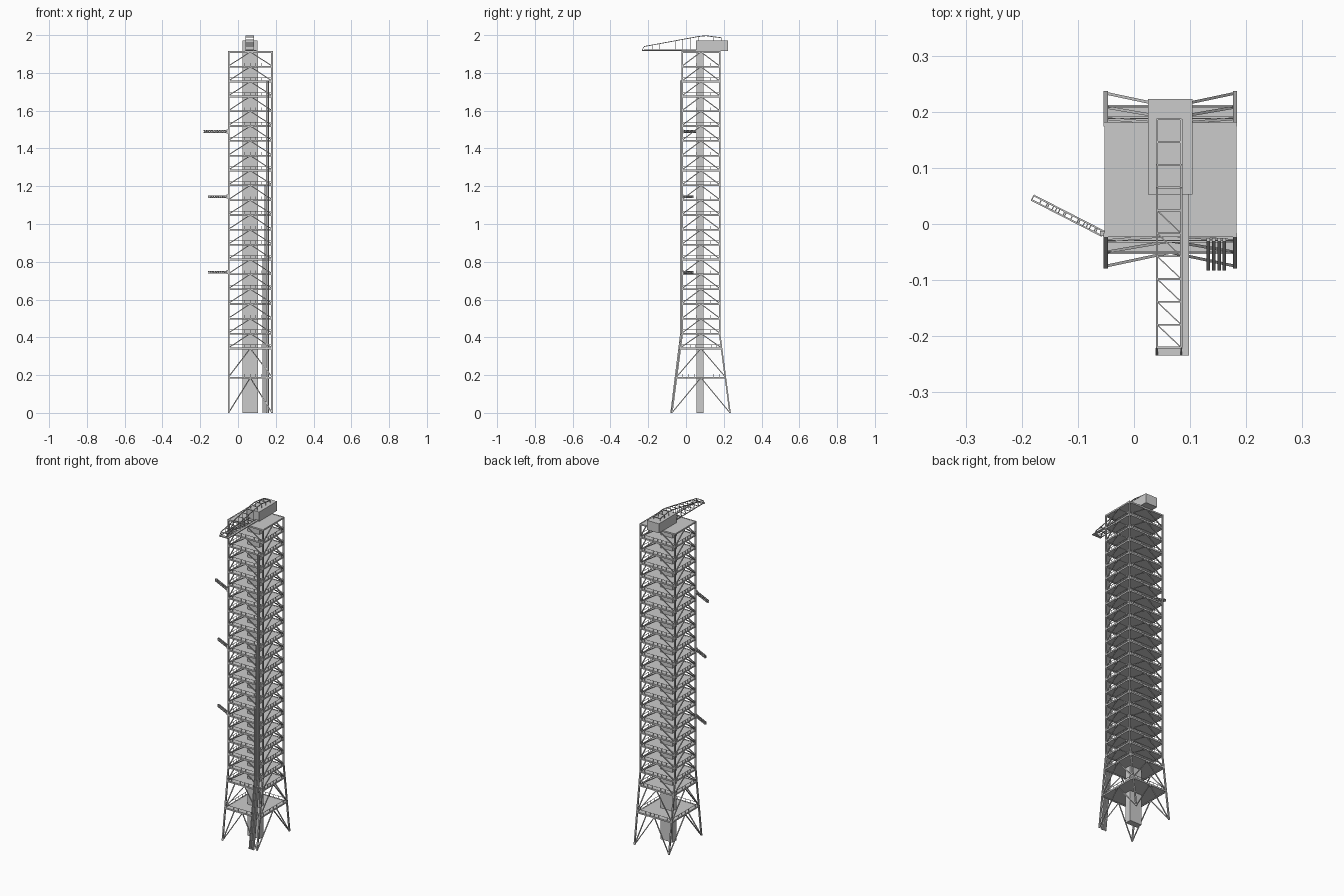
import bpy, bmesh
from mathutils import Vector, Matrix

if "Cube" in bpy.data.objects:
    bpy.data.objects.remove(bpy.data.objects["Cube"])

X0, X1 = -0.05, 0.18          # column centre lines
XM, YM = 0.065, 0.079
KNEE, TOP = 0.42, 1.915


def y_edges(z):
    """Front and back column lines, flared below the knee."""
    t = max(0.0, (KNEE - z) / KNEE)
    return -0.02 - 0.055 * t, 0.178 + 0.055 * t


def bar(bm, p, q, w, h=None):
    """Rectangular bar from p to q, w wide and h high."""
    p, q = Vector(p), Vector(q)
    d = (q - p).normalized()
    ref = Vector((0, 1, 0)) if abs(d.z) > 0.9 else Vector((0, 0, 1))
    s = d.cross(ref).normalized()
    u = s.cross(d)
    s, u = s * w / 2, u * (h or w) / 2
    ends = [[bm.verts.new(c + a * s + b * u) for a, b in ((-1, -1), (1, -1), (1, 1), (-1, 1))]
            for c in (p, q)]
    a, b = ends
    bm.faces.new(a[::-1])
    bm.faces.new(b)
    for i in range(4):
        j = (i + 1) % 4
        bm.faces.new((a[i], a[j], b[j], b[i]))


def box(bm, lo, hi):
    lo, hi = Vector(lo), Vector(hi)
    m = Matrix.Translation((lo + hi) / 2) @ Matrix.Diagonal((*(hi - lo), 1))
    bmesh.ops.create_cube(bm, size=1, matrix=m)


def finish(bm, name):
    bmesh.ops.recalc_face_normals(bm, faces=bm.faces[:])
    me = bpy.data.meshes.new(name)
    bm.to_mesh(me)
    bm.free()
    ob = bpy.data.objects.new(name, me)
    bpy.context.collection.objects.link(ob)
    return ob


def corners(z):
    f, b = y_edges(z)
    return [Vector(c) for c in ((X0, f, z), (X1, f, z), (X1, b, z), (X0, b, z))]


levels = [0.19] + [0.345 + i * (TOP - 0.345) / 20 for i in range(21)]

# corner columns with flared legs
bm = bmesh.new()
for lo, hi in ((0, KNEE), (KNEE, TOP)):
    for p, q in zip(corners(lo), corners(hi)):
        bar(bm, p, q, 0.008)
finish(bm, "corner_columns")

# floor plates and edge beams
plates, beams = bmesh.new(), bmesh.new()
for z in levels:
    f, b = y_edges(z)
    box(plates, (X0, f, z - 0.005), (X1, b, z - 0.001))
    c = corners(z - 0.004)
    for i in range(4):
        bar(beams, c[i], c[(i + 1) % 4], 0.006, 0.009)
finish(plates, "floor_plates")
finish(beams, "floor_beams")

# inverted V bracing on all four sides
bm = bmesh.new()
for lo, hi in zip([0] + levels[:-1], levels):
    a, b = corners(lo), corners(hi - 0.004)
    for i in range(4):
        j = (i + 1) % 4
        apex = (b[i] + b[j]) / 2
        bar(bm, a[i], apex, 0.005)
        bar(bm, a[j], apex, 0.005)
finish(bm, "side_bracing")

# handrails on every floor below the roof
bm = bmesh.new()
for z in levels[:-1]:
    c = corners(z)
    up = Vector((0, 0, 0.016))
    for i in range(4):
        p, q = c[i], c[(i + 1) % 4]
        bar(bm, p + up, q + up, 0.0018)
        for k in range(1, 8):
            r = p.lerp(q, k / 8)
            bar(bm, r, r + up, 0.0015)
finish(bm, "handrails")

# lift shaft
bm = bmesh.new()
box(bm, (0.025, 0.055, 0), (0.105, 0.093, TOP - 0.005))
finish(bm, "lift_shaft")

# supply pipes following the front leg
bm = bmesh.new()
for x, top in ((0.132, 0.82), (0.142, 1.21), (0.152, 1.76), (0.161, 1.76)):
    bar(bm, (x, -0.08, 0), (x, -0.028, KNEE), 0.006)
    bar(bm, (x, -0.028, KNEE), (x, -0.028, top), 0.006)
finish(bm, "supply_pipes")

# swing arms: small box trusses
for n, (z, length) in enumerate(((0.745, 0.112), (1.145, 0.112), (1.49, 0.14))):
    bm = bmesh.new()
    d = Vector((-0.89, 0.456, 0))
    s = Vector((0.456, 0.89, 0)) * 0.0045
    u = Vector((0, 0, 0.0055))
    p = Vector((-0.056, -0.017, z))
    for a in (-1, 1):
        for b in (-1, 1):
            bar(bm, p + a * s + b * u, p + d * length + a * s + b * u, 0.003)
    steps = 9
    for k in range(steps + 1):
        r = p + d * length * k / steps
        for a in (-1, 1):
            bar(bm, r + a * s - u, r + a * s + u, 0.002)
            bar(bm, r - s + a * u, r + s + a * u, 0.002)
            if k < steps:
                bar(bm, r + a * s - u, r + d * length / steps + a * s + u, 0.0018)
    bar(bm, p - u * 2, p + u * 2, 0.009)
    bar(bm, p, (X0, -0.02, z), 0.008)
    finish(bm, f"swing_arm_{n + 1}")

# crane machinery house
bm = bmesh.new()
box(bm, (0.025, 0.053, TOP), (0.104, 0.223, 1.972))
finish(bm, "crane_house")


# crane jib: two side trusses joined by cross members
def chord_z(y):
    if y > 0.095:
        return 1.998 - (y - 0.095) * 0.13
    return 1.94 + (y + 0.22) / 0.315 * 0.058


bm = bmesh.new()
ys = [-0.22 + i * 0.0407 for i in range(11)]
JX, BOT = (0.041, 0.084), 1.921
for i, y in enumerate(ys):
    for x in JX:
        bar(bm, (x, y, BOT), (x, y, chord_z(y)), 0.002)
        if i:
            bar(bm, (x, ys[i - 1], chord_z(ys[i - 1])), (x, y, chord_z(y)), 0.004)
            bar(bm, (x, ys[i - 1], BOT), (x, y, BOT), 0.004)
    bar(bm, (JX[0], y, chord_z(y)), (JX[1], y, chord_z(y)), 0.003)
    bar(bm, (JX[0], y, BOT), (JX[1], y, BOT), 0.003)
    if 0 < i < 7:
        bar(bm, (JX[1], ys[i - 1], BOT), (JX[0], y, BOT), 0.002)
for x in JX:
    bar(bm, (x, -0.233, BOT), (x, -0.22, 1.94), 0.003)
finish(bm, "crane_jib")

# walkway beside the jib and across its tip
bm = bmesh.new()
box(bm, (0.086, -0.234, 1.917), (0.098, 0.053, 1.922))
box(bm, (0.038, -0.234, 1.917), (0.086, -0.221, 1.922))
finish(bm, "jib_walkway")
